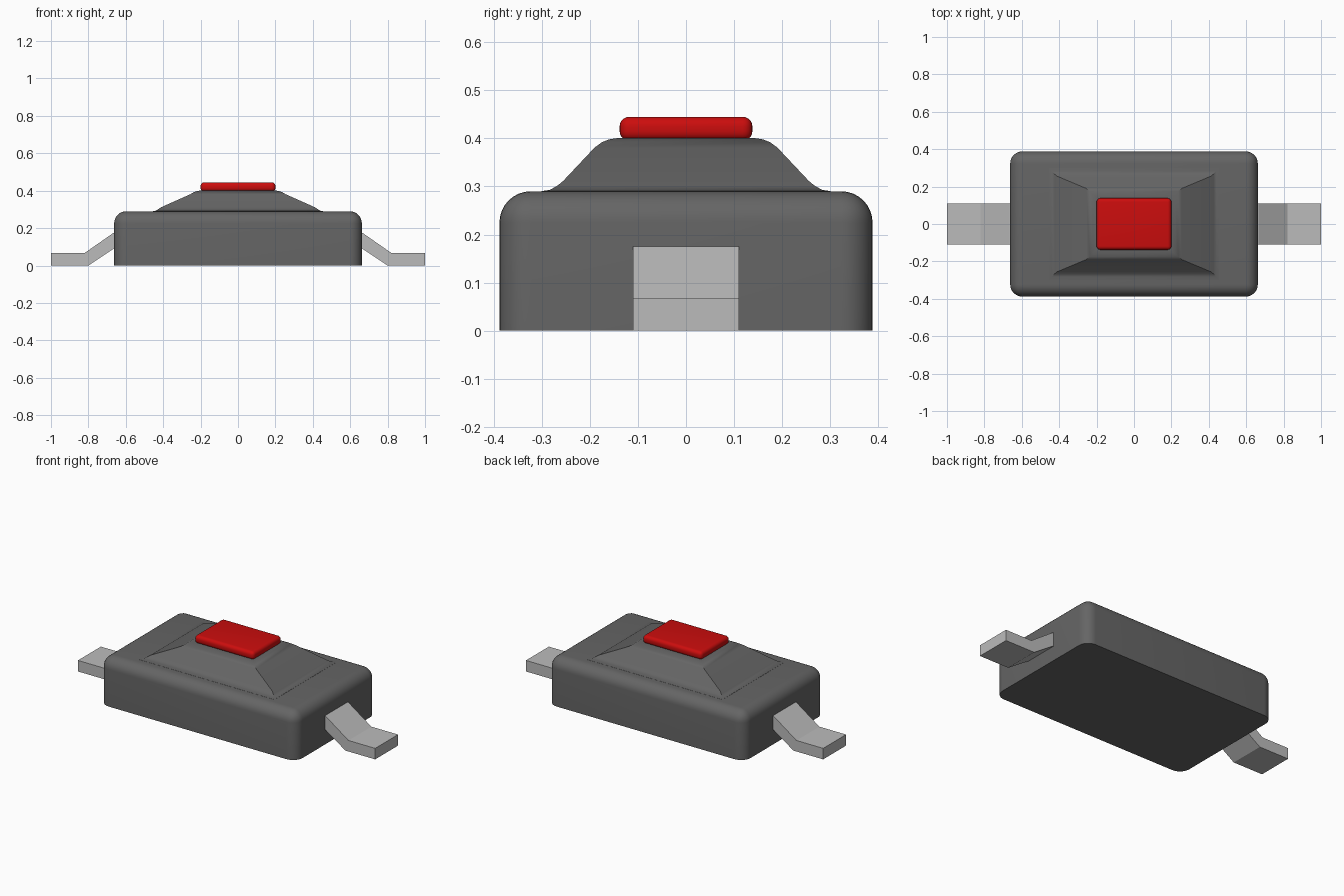
import bpy, bmesh, math

if "Cube" in bpy.data.objects:
    bpy.data.objects.remove(bpy.data.objects["Cube"], do_unlink=True)


def material(name, color):
    m = bpy.data.materials.new(name)
    m.use_nodes = True
    m.diffuse_color = (*color, 1)
    m.node_tree.nodes["Principled BSDF"].inputs["Base Color"].default_value = (*color, 1)
    return m


housing_grey = material("housing_grey", (0.13, 0.13, 0.13))
button_red = material("button_red", (0.6, 0.004, 0.004))
lead_metal = material("lead_metal", (0.5, 0.5, 0.5))


def finish(name, bm, mat, smooth=True):
    bmesh.ops.recalc_face_normals(bm, faces=bm.faces)
    mesh = bpy.data.meshes.new(name)
    bm.to_mesh(mesh)
    bm.free()
    mesh.materials.append(mat)
    obj = bpy.data.objects.new(name, mesh)
    bpy.context.collection.objects.link(obj)
    if smooth:
        bpy.ops.object.select_all(action='DESELECT')
        obj.select_set(True)
        bpy.context.view_layer.objects.active = obj
        bpy.ops.object.shade_smooth_by_angle(angle=math.radians(32))
    return obj


def rounded_block(name, half_x, half_y, z0, z1, radius, segments, mat):
    """Box with every edge rounded except those around the flat bottom."""
    bm = bmesh.new()
    bmesh.ops.create_cube(bm, size=2)
    for v in bm.verts:
        v.co = (v.co.x * half_x, v.co.y * half_y, z1 if v.co.z > 0 else z0)
    edges = [e for e in bm.edges if max(v.co.z for v in e.verts) > z0]
    bmesh.ops.bevel(bm, geom=edges, offset=radius, segments=segments,
                    profile=0.5, affect='EDGES', clamp_overlap=True)
    return finish(name, bm, mat)


# Main housing and push button
rounded_block("housing", 0.662, 0.388, 0, 0.29, 0.065, 8, housing_grey)
rounded_block("button", 0.2, 0.138, 0.395, 0.445, 0.02, 5, button_red)

# Sloped collar, lofted through rectangles (half x, half y, z)
rings = [(0.46, 0.305, 0.285), (0.455, 0.30, 0.2905), (0.44, 0.283, 0.293),
         (0.425, 0.267, 0.302), (0.41, 0.255, 0.312), (0.255, 0.19, 0.381),
         (0.237, 0.175, 0.392), (0.22, 0.16, 0.398), (0.2, 0.14, 0.401)]
bm = bmesh.new()
loops = [[bm.verts.new((sx * x, sy * y, z)) for sx, sy in
          ((1, 1), (-1, 1), (-1, -1), (1, -1))] for x, y, z in rings]
for low, high in zip(loops, loops[1:]):
    for i in range(4):
        j = (i + 1) % 4
        bm.faces.new((low[i], low[j], high[j], high[i]))
bm.faces.new(loops[0])
bm.faces.new(loops[-1])
finish("collar", bm, housing_grey)

# Bent metal leads, mirrored left and right
profile = [(1, 0), (1, 0.067), (0.82, 0.067), (0.665, 0.175),
           (0.62, 0.175), (0.62, 0.09), (0.665, 0.09), (0.8, 0)]
for side, sign in (("left", 1), ("right", -1)):
    bm = bmesh.new()
    face = bm.faces.new([bm.verts.new((sign * x, -0.11, z)) for x, z in profile])
    out = bmesh.ops.extrude_face_region(bm, geom=[face])
    for v in out["geom"]:
        if isinstance(v, bmesh.types.BMVert):
            v.co.y = 0.11
    finish(side + "_lead", bm, lead_metal, smooth=False)
